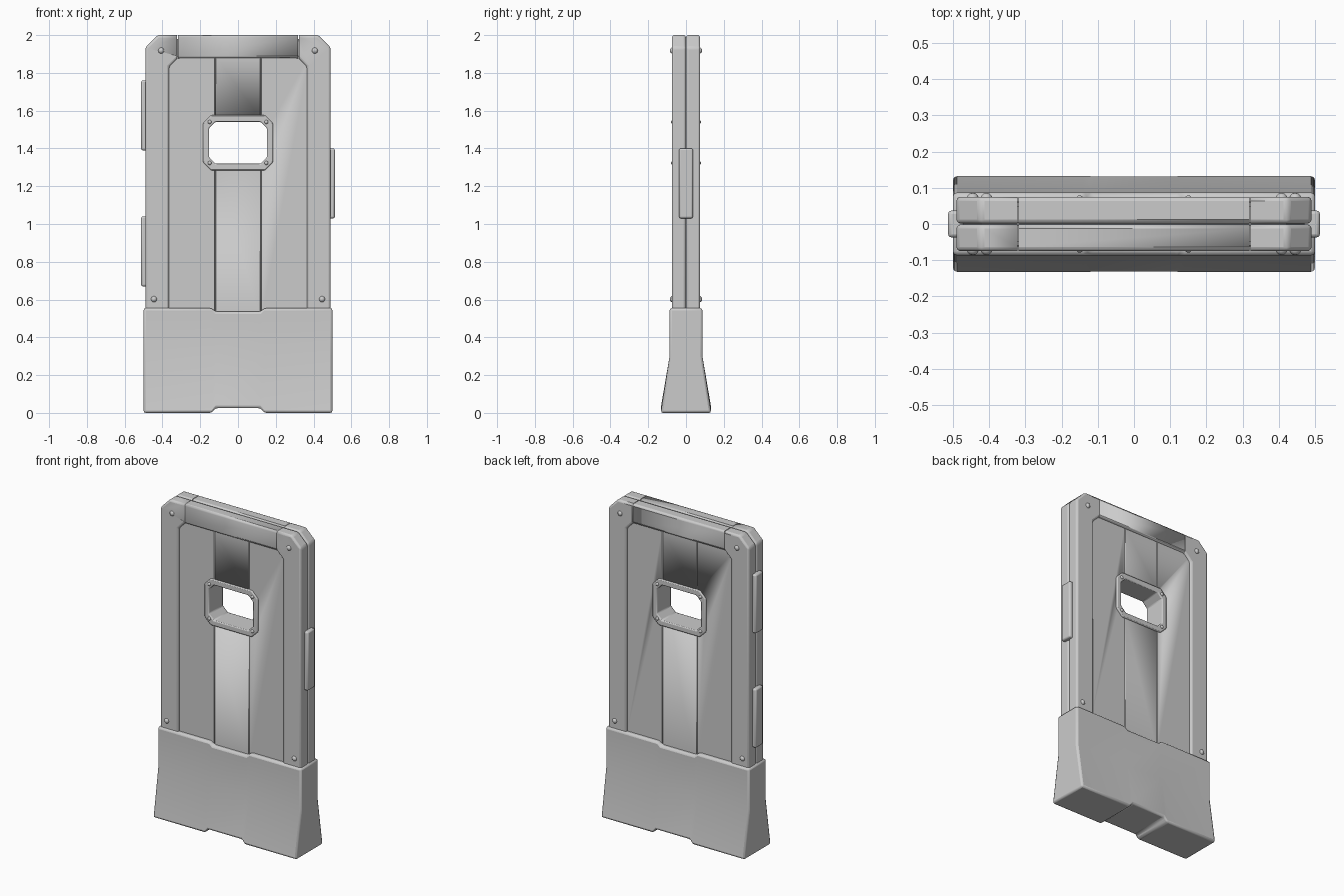
import bpy, bmesh
from math import radians

if "Cube" in bpy.data.objects:
    bpy.data.objects.remove(bpy.data.objects["Cube"])


def finish(name, bm, bevel=0.0, segments=2, cutter=None):
    bmesh.ops.recalc_face_normals(bm, faces=bm.faces)
    mesh = bpy.data.meshes.new(name)
    bm.to_mesh(mesh)
    bm.free()
    ob = bpy.data.objects.new(name, mesh)
    bpy.context.collection.objects.link(ob)
    bpy.ops.object.select_all(action='DESELECT')
    bpy.context.view_layer.objects.active = ob
    ob.select_set(True)
    bpy.ops.object.shade_smooth_by_angle(angle=radians(35))
    if bevel:
        m = ob.modifiers.new("bevel", 'BEVEL')
        m.width, m.segments = bevel, segments
        m.limit_method, m.angle_limit = 'ANGLE', radians(20)
    if cutter:
        m = ob.modifiers.new("cut", 'BOOLEAN')
        m.object, m.operation, m.solver = cutter, 'DIFFERENCE', 'EXACT'
    return ob


def prism(bm, outline, y0, y1):
    """Extrude an x-z outline from y0 to y1."""
    a = [bm.verts.new((x, y0, z)) for x, z in outline]
    b = [bm.verts.new((x, y1, z)) for x, z in outline]
    n = len(a)
    bm.faces.new(a)
    bm.faces.new(b[::-1])
    for i in range(n):
        bm.faces.new((a[i], b[i], b[(i + 1) % n], a[(i + 1) % n]))


def rect(x0, x1, z0, z1):
    return [(x0, z0), (x1, z0), (x1, z1), (x0, z1)]


def octagon(w, h, c, zc=1.43):
    q = [(w, h - c), (w - c, h)]
    pts = q + [(-x, z) for x, z in q[::-1]]
    pts += [(-x, -z) for x, z in pts]
    return [(x, zc + z) for x, z in pts]


# window opening cutter
bm = bmesh.new()
prism(bm, octagon(0.17, 0.13, 0.036), -0.3, 0.3)
window_cut = finish("window_cutter", bm)

# seam cutter between top beam and corner pieces
bm = bmesh.new()
for s in (-1, 1):
    prism(bm, rect(s * 0.32 - 0.002, s * 0.32 + 0.002, 1.85, 2.1), -0.3, 0.3)
seam_cut = finish("seam_cutter", bm)
for c in (window_cut, seam_cut):
    c.hide_render = True
    c.hide_viewport = True
    c.display_type = 'WIRE'

# outer frame, front and back halves meeting in a groove
half = [(0.365, 0.5), (0.49, 0.5), (0.49, 1.935), (0.425, 2.0)]
inner = [(0.32, 1.878), (0.365, 1.833)]
outline = half + [(-x, z) for x, z in half[::-1]]
outline += [(-x, z) for x, z in inner[::-1]] + inner
for name, y0, y1 in (("front_frame", -0.075, -0.001), ("back_frame", 0.001, 0.075)):
    bm = bmesh.new()
    prism(bm, outline, y0, y1)
    finish(name, bm, 0.012, 3, seam_cut)

# core filling the frame behind the seams
bm = bmesh.new()
prism(bm, [(-0.47, 0.5), (0.47, 0.5), (0.47, 1.93), (0.42, 1.98),
           (-0.42, 1.98), (-0.47, 1.93)], -0.05, 0.05)
finish("core_panel", bm, cutter=window_cut)

# three vertical planks
for name, x0, x1 in (("left_plank", -0.38, -0.1205), ("middle_plank", -0.1195, 0.1195),
                     ("right_plank", 0.1205, 0.38)):
    bm = bmesh.new()
    prism(bm, rect(x0, x1, 0.5, 1.89), -0.062, 0.062)
    finish(name, bm, 0.003, 1, window_cut)

# window rim running through the whole thickness
bm = bmesh.new()
loops = [[bm.verts.new((x, y, z)) for x, z in octagon(*size)]
         for size, y in (((0.185, 0.146, 0.042), -0.071), ((0.185, 0.146, 0.042), 0.071),
                         ((0.153, 0.111, 0.034), 0.071), ((0.153, 0.111, 0.034), -0.071))]
for k in range(4):
    a, b = loops[k], loops[(k + 1) % 4]
    for i in range(8):
        j = (i + 1) % 8
        bm.faces.new((a[i], a[j], b[j], b[i]))
finish("window_rim", bm, 0.006)

# flared base with a shallow notch above and below
xs = [-0.5, -0.14, -0.12, 0.12, 0.14, 0.5]
bm = bmesh.new()
rings = []
for x in xs:
    mid = abs(x) < 0.13
    bottom, top = (0.025, 0.537) if mid else (0.0, 0.555)
    prof = [(-0.134, bottom), (-0.087, 0.3), (-0.087, top),
            (0.087, top), (0.087, 0.3), (0.134, bottom)]
    rings.append([bm.verts.new((x, y, z)) for y, z in prof])
for a, b in zip(rings, rings[1:]):
    for i in range(6):
        j = (i + 1) % 6
        bm.faces.new((a[i], a[j], b[j], b[i]))
bm.faces.new(rings[0])
bm.faces.new(rings[-1])
base = finish("base", bm, 0.012)
base.modifiers["bevel"].angle_limit = radians(32)

# side grips
for name, s, z0, z1 in (("upper_left_grip", -1, 1.39, 1.76), ("lower_left_grip", -1, 0.67, 1.04),
                        ("right_grip", 1, 1.03, 1.40)):
    bm = bmesh.new()
    prism(bm, rect(min(s * 0.47, s * 0.513), max(s * 0.47, s * 0.513), z0, z1), -0.037, 0.037)
    finish(name, bm, 0.009)


# rivets on both faces
def rivets(name, spots, y, radius):
    bm = bmesh.new()
    for x, z in spots:
        for sx in (-1, 1):
            for sy in (-1, 1):
                r = bmesh.ops.create_uvsphere(bm, u_segments=12, v_segments=8, radius=radius)
                bmesh.ops.translate(bm, verts=r["verts"], vec=(sx * x, sy * y, z))
    finish(name, bm)


rivets("frame_rivets", [(0.407, 1.918), (0.445, 0.602)], 0.069, 0.017)
rivets("rim_rivets", [(0.15, 1.54), (0.15, 1.323)], 0.068, 0.011)
